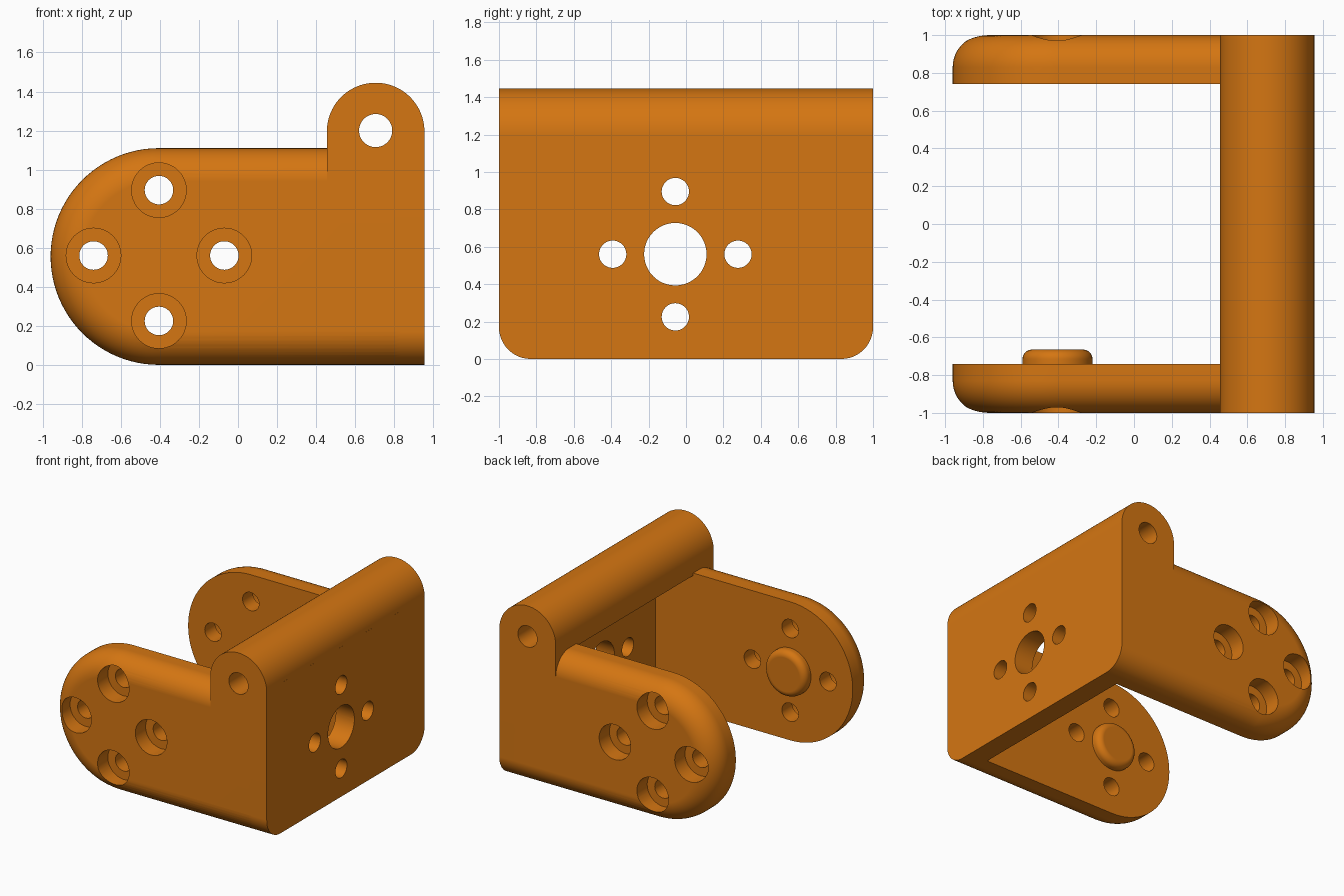
import bpy, bmesh, math
from mathutils import Vector

if "Cube" in bpy.data.objects:
    bpy.data.objects.remove(bpy.data.objects["Cube"])

orange = bpy.data.materials.new("orange plastic")
orange.diffuse_color = (0.66, 0.18, 0.006, 1)
orange.use_nodes = True
orange.node_tree.nodes["Principled BSDF"].inputs["Base Color"].default_value = orange.diffuse_color

XB = 0.955                  # outer face of the back plate
XI = 0.79                   # inner face of the back plate
ARM_X, MID_Z = -0.405, 0.555   # centre of the rounded arm ends
FILLET = 0.17
INNER_Y = 0.74              # inner face of the arms


def finish(bm, name):
    bmesh.ops.recalc_face_normals(bm, faces=bm.faces)
    me = bpy.data.meshes.new(name)
    bm.to_mesh(me)
    bm.free()
    me.materials.append(orange)
    ob = bpy.data.objects.new(name, me)
    bpy.context.collection.objects.link(ob)
    return ob


def loft(name, rings):
    """Closed solid through matching rings of points."""
    bm = bmesh.new()
    loops = [[bm.verts.new(p) for p in ring] for ring in rings]
    n = len(loops[0])
    for a, b in zip(loops, loops[1:]):
        for i in range(n):
            j = (i + 1) % n
            bm.faces.new((a[i], a[j], b[j], b[i]))
    bm.faces.new(loops[0])
    bm.faces.new(loops[-1])
    return finish(bm, name)


def arc(cx, cy, r, a0, a1, n):
    return [(cx + r * math.cos(math.radians(a0 + (a1 - a0) * i / n)),
             cy + r * math.sin(math.radians(a0 + (a1 - a0) * i / n)))
            for i in range(n + 1)]


def lathe(name, origin, axis, profile, n=48):
    """Solid of revolution; profile is (radius, distance along axis)."""
    rings = []
    for r, d in profile:
        ring = []
        for u, v in arc(0, 0, r, 0, 360, n)[:-1]:
            off = (d, u, v) if axis == 'X' else (u, d, v)
            ring.append(Vector(origin) + Vector(off))
        rings.append(ring)
    return loft(name, rings)


def extrude_y(name, prof, y0, y1):
    return loft(name, [[(x, y, z) for x, z in prof] for y in (y0, y1)])


def combine(target, other, op):
    mod = target.modifiers.new(op, 'BOOLEAN')
    mod.operation, mod.object, mod.solver = op, other, 'EXACT'
    bpy.context.view_layer.objects.active = target
    bpy.ops.object.modifier_apply(modifier=mod.name)
    bpy.data.objects.remove(other, do_unlink=True)


# Back plate with rounded lower corners
plate_prof = ([(1, 1.2), (-1, 1.2)]
              + arc(-1 + FILLET, FILLET, FILLET, 180, 270, 12)
              + arc(1 - FILLET, FILLET, FILLET, 270, 360, 12))
bracket = loft("hinge_bracket", [[(x, y, z) for y, z in plate_prof] for x in (XI, XB)])

# Side arms: rounded end, filleted outer rim
for s in (-1, 1):
    rings = []
    sections = [(0, INNER_Y)] + [(FILLET - c, 1 - FILLET + d)
                                 for c, d in arc(0, 0, FILLET, 0, 90, 12)]
    for inset, y in sections:
        r = MID_Z - inset
        prof = ([(XI + 0.05, MID_Z + r)] + arc(ARM_X, MID_Z, r, 90, 270, 48)
                + [(XI + 0.05, MID_Z - r)])
        rings.append([(x, s * y, z) for x, z in prof])
    combine(bracket, loft("arm", rings), 'UNION')

# Hinge barrel, with its cheeks running down into the arms
arch = arc(0.705, 1.195, 0.25, 0, 180, 40)
for y0, y1, low in ((-1, -INNER_Y, 0.9), (-INNER_Y, INNER_Y, 1.09), (INNER_Y, 1, 0.9)):
    part = extrude_y("barrel", arch + [(0.455, low), (XB, low)], y0, y1)
    combine(bracket, part, 'UNION')

# Round pivot boss on the inside of the front arm
boss = [(0.185, -0.8)] + [(r, y) for r, y in arc(0.135, -0.715, 0.05, 0, 90, 8)]
combine(bracket, lathe("pivot_boss", (ARM_X, 0, MID_Z), 'Y', boss), 'UNION')

# Hinge pin hole
combine(bracket, lathe("pin_cutter", (0.705, 0, 1.2), 'Y',
                       [(0.085, -1.2), (0.085, 1.2)]), 'DIFFERENCE')

# Counterbored arm screw holes and plain plate screw holes
D = 0.335
for du, dv in ((D, 0), (-D, 0), (0, D), (0, -D)):
    for s in (-1, 1):
        steps = [(0.073, s * 0.6), (0.073, s * 0.87), (0.14, s * 0.87), (0.14, s * 1.2)]
        combine(bracket, lathe("screw_cutter", (ARM_X + du, 0, MID_Z + 0.005 + dv),
                               'Y', steps), 'DIFFERENCE')
    combine(bracket, lathe("plate_cutter", (0, -0.057 + du, MID_Z + 0.005 + dv), 'X',
                           [(0.073, 0.6), (0.073, 1.2)]), 'DIFFERENCE')

# Large centre hole of the plate
combine(bracket, lathe("centre_cutter", (0, -0.057, MID_Z + 0.005), 'X',
                       [(0.167, 0.6), (0.167, 1.2)]), 'DIFFERENCE')

# Smooth curved surfaces, keep crisp edges
bpy.context.view_layer.objects.active = bracket
bracket.select_set(True)
bpy.ops.object.shade_smooth_by_angle(angle=math.radians(30))
weighted = bracket.modifiers.new("weighted_normals", 'WEIGHTED_NORMAL')
weighted.keep_sharp = True
